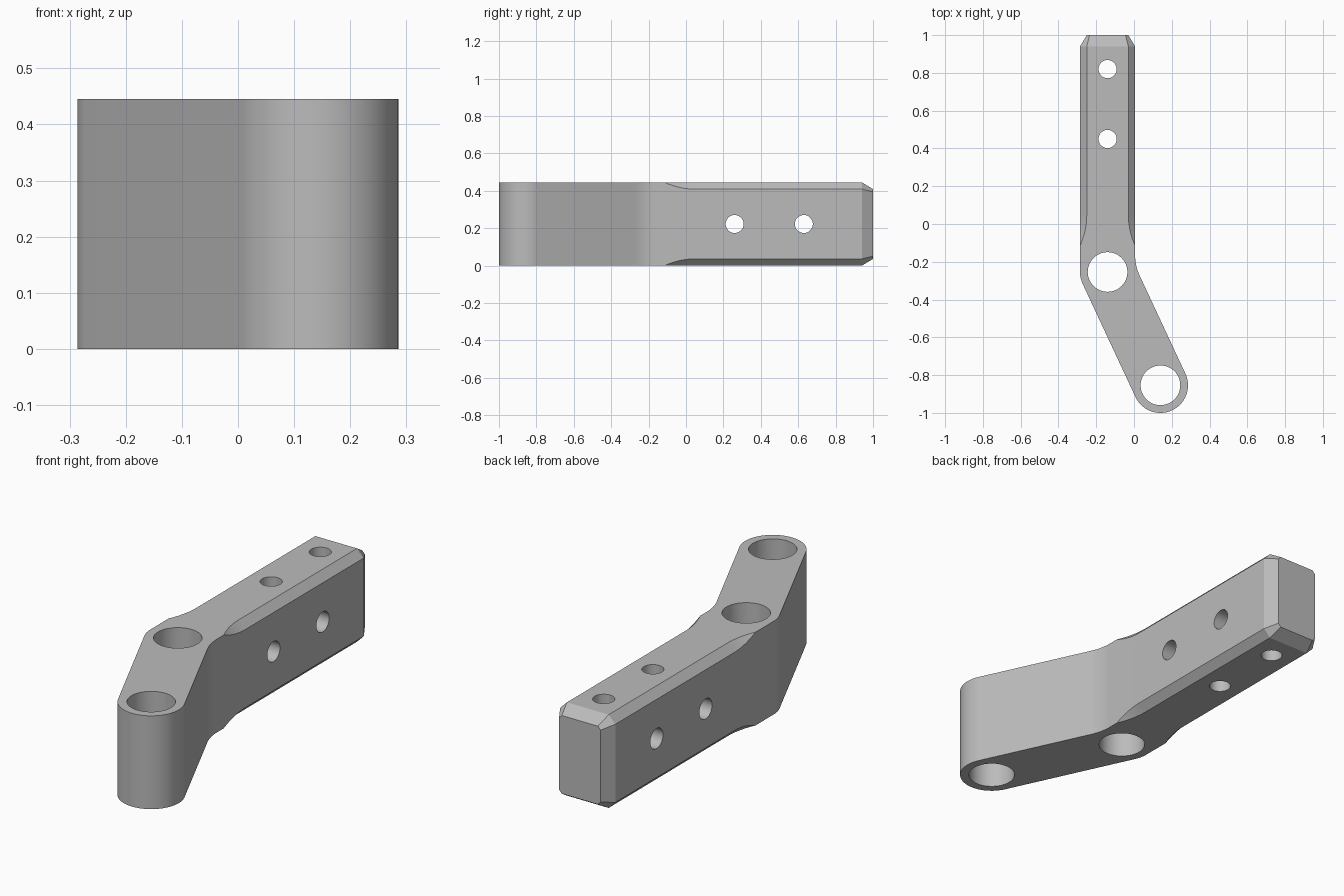
import bpy, bmesh, math
from mathutils import Vector

cube = bpy.data.objects.get("Cube")
if cube:
    bpy.data.objects.remove(cube, do_unlink=True)

H = 0.445                     # thickness
R = 0.146                     # half width of bar and arm
CX = 0.14                     # centre line offset
ELBOW, TIP = Vector((-CX, -0.254)), Vector((CX, -1 + R))
CH = 0.036                    # chamfer size
END_Y, SLOPE = 0.94, 0.6      # start and slope of end chamfer
OUT = 0.02                    # cutter overshoot

steel = bpy.data.materials.new("plain grey")
steel.use_nodes = True
grey = (0.5, 0.5, 0.5, 1)
steel.diffuse_color = grey
steel.node_tree.nodes["Principled BSDF"].inputs["Base Color"].default_value = grey


def loft(bm, rings):
    """Skin a list of equal-length rings and cap both ends."""
    rows = [[bm.verts.new(p) for p in ring] for ring in rings]
    n = len(rows[0])
    for a, b in zip(rows, rows[1:]):
        for i in range(n):
            bm.faces.new((a[i], a[(i + 1) % n], b[(i + 1) % n], b[i]))
    bm.faces.new(rows[0])
    bm.faces.new(rows[-1])


def finish(bm, name):
    bmesh.ops.recalc_face_normals(bm, faces=bm.faces)
    mesh = bpy.data.meshes.new(name)
    bm.to_mesh(mesh)
    bm.free()
    mesh.materials.append(steel)
    obj = bpy.data.objects.new(name, mesh)
    bpy.context.collection.objects.link(obj)
    return obj


def arc(c, r, a0, a1, steps):
    angles = [math.radians(a0 + (a1 - a0) * i / steps) for i in range(steps + 1)]
    return [Vector((c[0] + r * math.cos(a), c[1] + r * math.sin(a))) for a in angles]


# Bent body: straight bar, rounded elbow, angled arm with round tip
d = TIP - ELBOW
bend = math.degrees(math.atan2(d.x, -d.y))
fillet = 0.25
corner = ELBOW + Vector((R, R * math.tan(math.radians(bend / 2))))
run = fillet * math.tan(math.radians(bend / 2))
outline = [Vector((-CX + R, 1)), Vector((-CX - R, 1))]
outline += arc(ELBOW, R, 180, 180 + bend, 8)
outline += arc(TIP, R, 180 + bend, 360 + bend, 40)
outline += arc((corner.x + fillet, corner.y + run), fillet, 180 + bend, 180, 8)
bm = bmesh.new()
loft(bm, [[(p.x, p.y, z) for p in outline] for z in (0, H)])
body = finish(bm, "bent_arm_body")

# Holes: two large pivots, two vertical bolt holes, two cross bolt holes
bm = bmesh.new()
for c, r in ((ELBOW, 0.105), (TIP, 0.105), ((-CX, 0.45), 0.048), ((-CX, 0.82), 0.048)):
    ring = arc(c, r, 0, 360, 48)[:-1]
    loft(bm, [[(p.x, p.y, z) for p in ring] for z in (-0.1, H + 0.1)])
for y in (0.26, 0.63):
    ring = arc((y, H / 2), 0.048, 0, 360, 48)[:-1]
    loft(bm, [[(x, p.x, p.y) for p in ring] for x in (-0.5, 0.2)])
cutters = [finish(bm, "hole_cutter")]

# Long edge chamfers with curved run-out towards the elbow
y0, length = 0.05, 0.165
rad = (length ** 2 + CH ** 2) / (2 * CH)
stations = []
for i in range(13):
    t = length * 1.06 * (1 - i / 12)
    stations.append((y0 - t, CH - rad + math.sqrt(rad ** 2 - t ** 2)))
stations.append((END_Y, CH))
stations.append((1.02, CH + (1.02 - END_Y) * SLOPE * math.sqrt(2)))
bm = bmesh.new()
for sx in (-1, 1):
    for top in (False, True):
        rings = []
        for y, s in stations:
            tri = ((s + OUT, -OUT), (-OUT, s + OUT), (-OUT, -OUT))
            rings.append([(-CX + sx * (R - u), y, H - v if top else v) for u, v in tri])
        loft(bm, rings)
cutters.append(finish(bm, "edge_chamfer_cutter"))

# End chamfers on the sides, then on top and bottom
wedge = ((-OUT, END_Y - OUT / SLOPE), (-OUT, 1.03), ((1.03 - END_Y) * SLOPE, 1.03))
bm = bmesh.new()
for sx in (-1, 1):
    loft(bm, [[(-CX + sx * (R - u), y, z) for u, y in wedge] for z in (-0.1, H + 0.1)])
cutters.append(finish(bm, "side_end_cutter"))
bm = bmesh.new()
for top in (False, True):
    loft(bm, [[(x, y, H - u if top else u) for u, y in wedge] for x in (-0.5, 0.2)])
cutters.append(finish(bm, "top_end_cutter"))

# Apply every cut, then discard the cutters
bpy.ops.object.select_all(action="DESELECT")
bpy.context.view_layer.objects.active = body
body.select_set(True)
for cutter in cutters:
    cutter.hide_render = True
    mod = body.modifiers.new(cutter.name, "BOOLEAN")
    mod.operation = "DIFFERENCE"
    mod.solver = "EXACT"
    mod.object = cutter
    bpy.ops.object.modifier_apply(modifier=mod.name)
    bpy.data.objects.remove(cutter, do_unlink=True)
bpy.ops.object.shade_smooth_by_angle(angle=math.radians(20))
